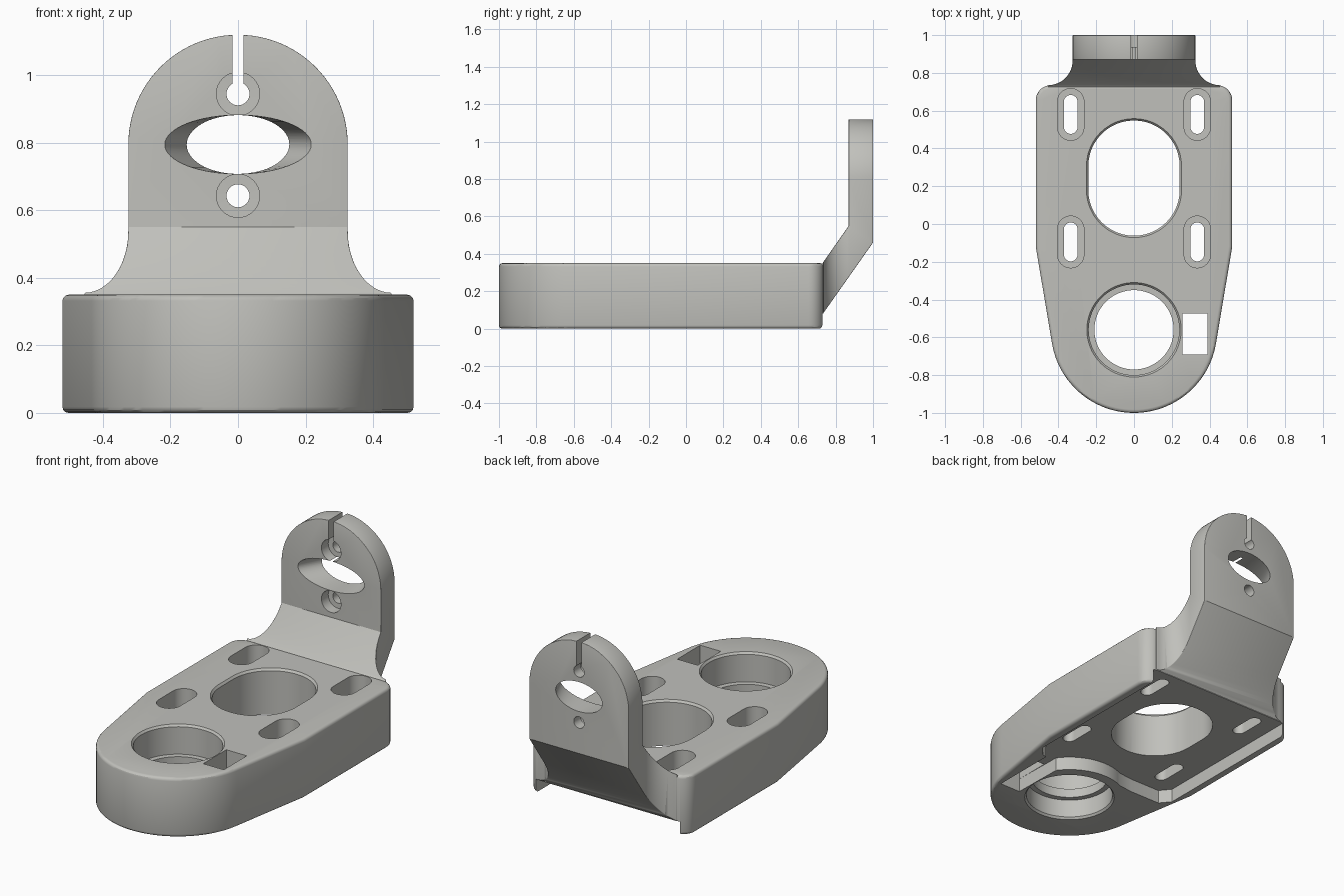
import bpy, bmesh, math
from mathutils import Vector

if "Cube" in bpy.data.objects:
    bpy.data.objects.remove(bpy.data.objects["Cube"])

grey = bpy.data.materials.new("warm_grey")
grey.diffuse_color = (0.53, 0.53, 0.50, 1)
grey.use_nodes = True
grey.node_tree.nodes["Principled BSDF"].inputs["Base Color"].default_value = grey.diffuse_color


def loft(name, rings):
    """Closed solid through equal-length rings of 3D points."""
    bm = bmesh.new()
    loops = [[bm.verts.new(p) for p in ring] for ring in rings]
    n = len(loops[0])
    for a, b in zip(loops, loops[1:]):
        for i in range(n):
            j = (i + 1) % n
            bm.faces.new((a[i], a[j], b[j], b[i]))
    bm.faces.new(loops[0])
    bm.faces.new(loops[-1])
    bmesh.ops.recalc_face_normals(bm, faces=bm.faces)
    me = bpy.data.meshes.new(name)
    bm.to_mesh(me)
    bm.free()
    ob = bpy.data.objects.new(name, me)
    bpy.context.collection.objects.link(ob)
    me.materials.append(grey)
    return ob


def prism(name, pts, axis, lo, hi):
    """Extrude a 2D outline along x, y or z."""
    place = {"x": lambda u, v, w: (w, u, v), "y": lambda u, v, w: (u, w, v),
             "z": lambda u, v, w: (u, v, w)}[axis]
    return loft(name, [[place(u, v, w) for u, v in pts] for w in (lo, hi)])


def arc(cx, cy, r, a0, a1, n=16):
    return [(cx + r * math.cos(math.radians(a0 + (a1 - a0) * i / n)),
             cy + r * math.sin(math.radians(a0 + (a1 - a0) * i / n))) for i in range(n + 1)]


def stadium(cx, cy, r, half):
    """Slot outline along y; half is the distance from centre to cap centre."""
    return arc(cx, cy + half, r, 0, 180, 24) + arc(cx, cy - half, r, 180, 360, 24)


def apply_mod(ob, kind, **settings):
    bpy.ops.object.select_all(action="DESELECT")
    bpy.context.view_layer.objects.active = ob
    ob.select_set(True)
    m = ob.modifiers.new("m", kind)
    for key, value in settings.items():
        setattr(m, key, value)
    bpy.ops.object.modifier_apply(modifier=m.name)


def combine(ob, other, op="DIFFERENCE"):
    apply_mod(ob, "BOOLEAN", operation=op, solver="EXACT", object=other)
    bpy.data.objects.remove(other)


def soften(ob, width):
    apply_mod(ob, "BEVEL", width=width, segments=3, limit_method="ANGLE",
              angle_limit=math.radians(45))


def bore(cx, cy, half, levels):
    """Stepped slot or hole cutter from (radius, z) levels."""
    rings = []
    for r, z in levels:
        if half:
            ring = stadium(cx, cy, r, half)
        else:
            ring = arc(cx, cy, r, 0, 360, 64)[:-1]
        rings.append([(x, y, z) for x, y in ring])
    return loft("bore_cutter", rings)


def mirrored(half):
    return half + [(-x, y) for x, y in reversed(half)]


# Base plate: rounded nose, tapered flanks, rounded rear corners
right = arc(0, -0.56, 0.44, -90, -9.5, 24)[1:] + [(0.52, -0.12)] + arc(0.44, 0.655, 0.08, 0, 90, 8)
body = prism("mounting_bracket", [(0, -1.0)] + mirrored(right), "z", 0, 0.35)
soften(body, 0.018)

# Upright: bent side profile trimmed to its flared plan and rounded top
side = [(0.65, 0.03), (0.697, 0.03), (1, 0.46), (1, 1.2), (0.87, 1.2),
        (0.87, 0.55), (0.73, 0.35), (0.65, 0.3)]
upright = prism("upright", side, "x", -0.6, 0.6)
flare = [(0.455, 0.5), (0.455, 0.735)] + arc(0.455, 0.865, 0.13, 270, 180, 12)[1:] + [(0.325, 1.1)]
combine(upright, prism("plan", mirrored(flare), "z", -0.2, 1.4), "INTERSECT")
dome = arc(0, 0.795, 0.325, 0, 180, 48) + [(-0.6, 0.795), (-0.6, -0.1), (0.6, -0.1), (0.6, 0.795)]
combine(upright, prism("dome", dome, "y", 0.3, 1.3), "INTERSECT")
soften(upright, 0.015)
combine(body, upright, "UNION")

# Underside pocket curving round the front bore, with a side channel
pocket = ([(-0.47, 0.9), (-0.47, -0.23), (-0.42, -0.29), (-0.22, -0.29)]
          + arc(0, -0.56, 0.31, 115, 36, 16)
          + [(0.256, -0.69), (0.39, -0.69), (0.39, -0.3), (0.42, -0.29), (0.47, -0.23), (0.47, 0.9)])
combine(body, prism("pocket", pocket, "z", -0.1, 0.08))

# Rectangular window above the channel
window = [(0.256, -0.69), (0.39, -0.69), (0.39, -0.475), (0.256, -0.475)]
combine(body, prism("window", window, "z", -0.05, 0.5))

# Large oval opening, front bore with inner lip, four recessed slots
combine(body, bore(0, 0.243, 0.063, [(0.242, -0.1), (0.242, 0.337), (0.252, 0.35), (0.252, 0.45)]))
combine(body, bore(0, -0.56, 0, [(0.25, -0.1), (0.25, 0), (0.24, 0.012), (0.24, 0.12), (0.21, 0.121),
                                 (0.21, 0.175), (0.24, 0.176), (0.24, 0.338), (0.25, 0.35), (0.25, 0.45)]))
for sx in (-1, 1):
    for y in (0.58, -0.095):
        combine(body, bore(sx * 0.335, y, 0.067, [(0.036, -0.1), (0.036, 0.2), (0.07, 0.201), (0.07, 0.45)]))

# Flared oval eye through the upright
eye = []
for y in (0.82, 1.05):
    a = 0.217 - 0.5 * (y - 0.87)
    eye.append([(u * a, y, 0.795 + v * 0.087) for u, v in arc(0, 0, 1, 0, 360, 64)[:-1]])
combine(body, loft("eye", eye))

# Counterbored screw holes and clamping slit
for z in (0.945, 0.643):
    combine(body, loft("screw_hole", [[(u, y, z + v) for u, v in arc(0, 0, r, 0, 360, 32)[:-1]]
                                      for r, y in ((0.064, 0.8), (0.064, 0.934), (0.034, 0.935), (0.034, 1.1))]))
combine(body, prism("slit", [(-0.016, 0.85), (0.016, 0.85), (0.016, 1.3), (-0.016, 1.3)], "y", 0.8, 1.1))

# Single colour, smooth curves with sharp edges kept
for p in body.data.polygons:
    p.material_index = 0
bpy.ops.object.select_all(action="DESELECT")
bpy.context.view_layer.objects.active = body
body.select_set(True)
bpy.ops.object.shade_smooth_by_angle(angle=math.radians(30))
